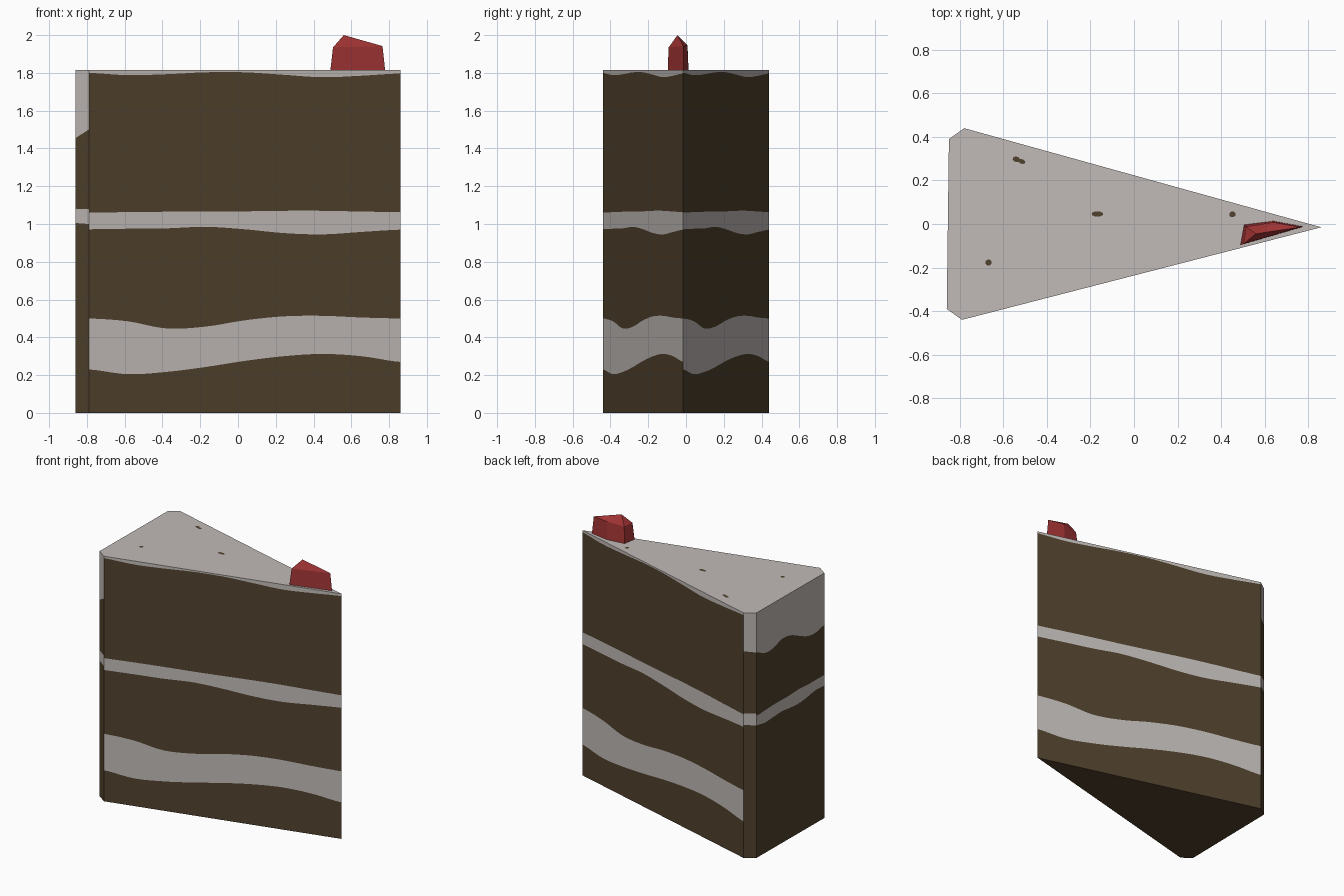
import bpy, bmesh, math

if "Cube" in bpy.data.objects:
    bpy.data.objects.remove(bpy.data.objects["Cube"])

H = 1.814  # cake height


def material(name, rgb):
    m = bpy.data.materials.new(name)
    lin = [((c / 255 + 0.055) / 1.055) ** 2.4 for c in rgb]
    m.diffuse_color = (*lin, 1)
    m.use_nodes = True
    m.node_tree.nodes["Principled BSDF"].inputs["Base Color"].default_value = m.diffuse_color
    return m


SPONGE = material("brown sponge", (80, 65, 45))
CREAM = material("cream frosting", (193, 187, 183))
RED = material("red berry", (164, 53, 53))


def finish(name, bm, mats):
    me = bpy.data.meshes.new(name)
    bm.to_mesh(me)
    bm.free()
    for m in mats:
        me.materials.append(m)
    ob = bpy.data.objects.new(name, me)
    bpy.context.collection.objects.link(ob)
    return ob


def curve(vals, s):
    """Smooth curve through evenly spaced values, s from 0 to 1."""
    n = len(vals) - 1
    i = min(int(s * n), n - 1)
    t = s * n - i
    p = [vals[max(0, min(n, i + k))] for k in (-1, 0, 1, 2)]
    return p[1] + 0.5 * t * (p[2] - p[0] + t * (2*p[0] - 5*p[1] + 4*p[2] - p[3]
                             + t * (3 * (p[1] - p[2]) + p[3] - p[0])))


# Wavy layer borders, read left to right on each wall from outside
SIDE = [
    [.23, .205, .217, .243, .275, .30, .312, .30, .27],
    [.50, .485, .447, .457, .49, .511, .514, .505, .50],
    [.972, .975, .977, .985, .972, .952, .945, .958, .97],
    [1.06, 1.063, 1.065, 1.065, 1.067, 1.07, 1.07, 1.066, 1.063],
    [1.80, 1.788, 1.793, 1.803, 1.803, 1.79, 1.777, 1.785, 1.797],
]
REAR = [
    [.98, .965, .97, .975, .965, .96, .97, .985, .98],
    [1.05, 1.055, 1.06, 1.06, 1.06, 1.065, 1.06, 1.06, 1.06],
    [1.52, 1.48, 1.48, 1.51, 1.50, 1.46, 1.42, 1.41, 1.43],
]
BACK_CORNER = [[.985, .98], [1.07, 1.07], [1.53, 1.52]]
FRONT_CORNER = [[1.005, 1.0], [1.08, 1.08], [1.455, 1.50]]

# Cake wedge: walls in order around the footprint
corners = [(-.79, -.44), (.86, -.015), (-.78, .44), (-.85, .39), (-.86, -.39)]
walls = [(SIDE, 48), (SIDE, 48), (BACK_CORNER, 2), (REAR, 32), (FRONT_CORNER, 2)]
bm = bmesh.new()
for k, (borders, n) in enumerate(walls):
    a, b = corners[k], corners[(k + 1) % 5]
    cols = []
    for i in range(n + 1):
        s = i / n
        x, y = a[0] + (b[0] - a[0]) * s, a[1] + (b[1] - a[1]) * s
        zs = [0] + [curve(c, s) for c in borders] + [H]
        cols.append([bm.verts.new((x, y, z)) for z in zs])
    for c0, c1 in zip(cols, cols[1:]):
        for j in range(len(c0) - 1):
            f = bm.faces.new((c0[j], c1[j], c1[j + 1], c0[j + 1]))
            f.material_index = j % 2  # layers alternate sponge and cream
for z, mat in ((0, 0), (H, 1)):
    ring = [bm.verts.new((x, y, z)) for x, y in corners]
    f = bm.faces.new(ring if z else ring[::-1])
    f.material_index = mat
bmesh.ops.remove_doubles(bm, verts=bm.verts, dist=1e-5)
finish("cake_slice", bm, [SPONGE, CREAM])

# Crumbs on the frosting: thin flat plates
bm = bmesh.new()
for x, y, rx, ry, turn in ((-.54, .297, .018, .013, -.3), (-.515, .287, .017, .011, -.3),
                           (-.168, .046, .028, .013, 0), (.452, .044, .015, .014, 0),
                           (-.668, -.177, .015, .014, 0)):
    ring = []
    for i in range(8):
        t = math.tau * (i + .5) / 8
        u, v = rx * math.cos(t), ry * math.sin(t)
        ring.append(bm.verts.new((x + u * math.cos(turn) - v * math.sin(turn),
                                  y + u * math.sin(turn) + v * math.cos(turn), H + .002)))
    bm.faces.new(ring)
finish("crumbs", bm, [SPONGE])

# Faceted berry near the tip: base ring, shoulder ring, apex
bm = bmesh.new()
base = [(.488, -.097), (.78, -.012), (.64, .014), (.505, -.003)]
shoulder = [(.503, -.092, 1.935), (.765, -.014, 1.942), (.64, .008, 1.945), (.515, -.012, 1.935)]
lo = [bm.verts.new((x, y, H - .01)) for x, y in base]
hi = [bm.verts.new(p) for p in shoulder]
tip = bm.verts.new((.56, -.045, 2.0))
for i in range(4):
    j = (i + 1) % 4
    bm.faces.new((lo[i], lo[j], hi[j], hi[i]))
    bm.faces.new((hi[i], hi[j], tip))
bm.faces.new(lo[::-1])
bmesh.ops.recalc_face_normals(bm, faces=bm.faces)
finish("berry", bm, [RED])
